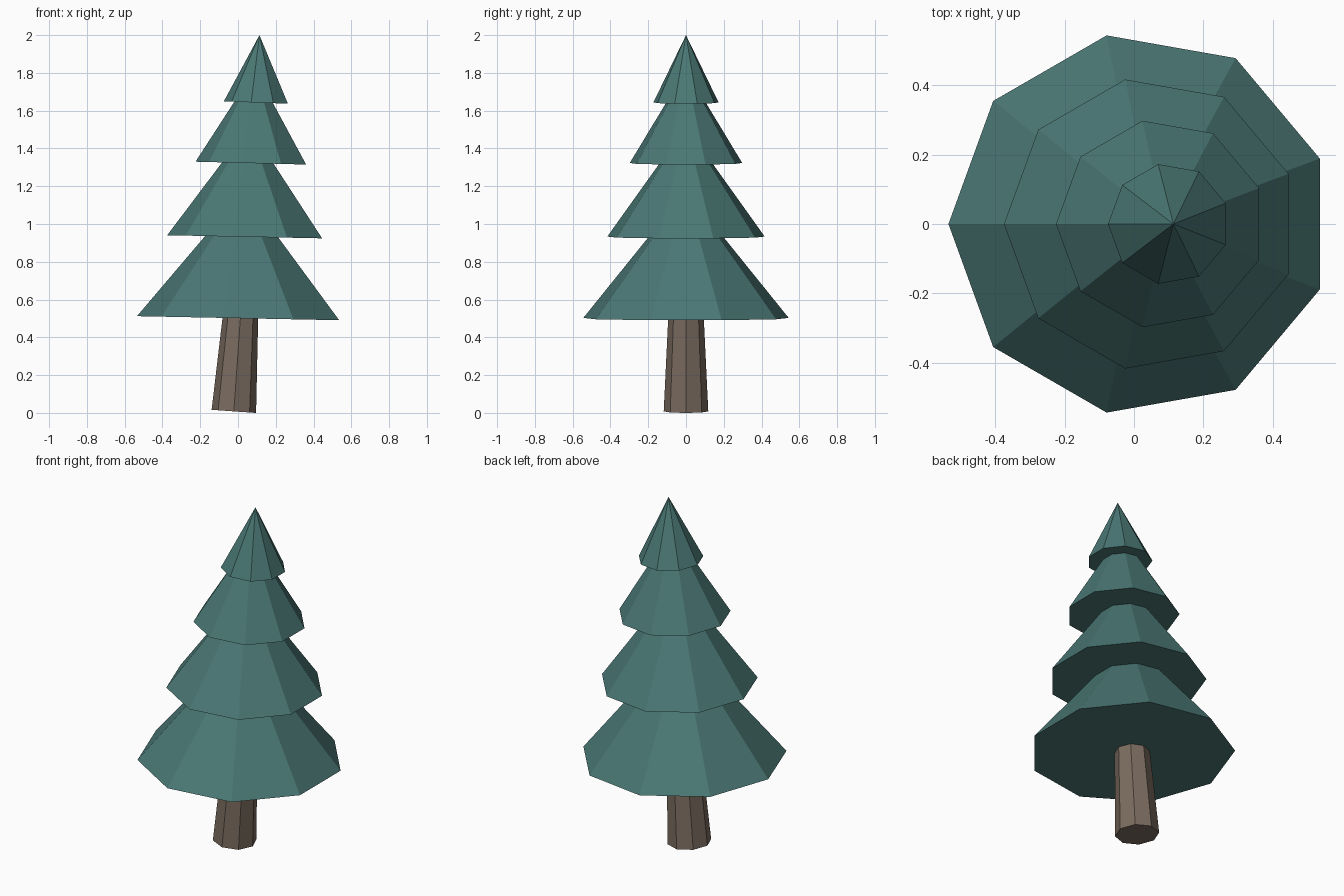
import bpy
from math import cos, sin, pi
from mathutils import Matrix, Vector

if "Cube" in bpy.data.objects:
    bpy.data.objects.remove(bpy.data.objects["Cube"])


def material(name, color):
    m = bpy.data.materials.new(name)
    m.diffuse_color = (*color, 1)
    m.use_nodes = True
    m.node_tree.nodes["Principled BSDF"].inputs["Base Color"].default_value = m.diffuse_color
    return m


def leaning_cone(name, sides, r1, r2, height, x, z, lean, mat):
    """Flat-faced cone or frustum with one corner on -x, leaning toward +x."""
    def ring(r, h):
        return [Vector((-r * cos(2 * pi * i / sides), -r * sin(2 * pi * i / sides), h))
                for i in range(sides)]

    verts = ring(r1, 0)
    faces = [list(reversed(range(sides)))]
    if r2 > 0:
        verts += ring(r2, height)
        faces.append(list(range(sides, 2 * sides)))
        for i in range(sides):
            j = (i + 1) % sides
            faces.append([i, j, sides + j, sides + i])
    else:
        verts.append(Vector((0, 0, height)))
        faces += [[i, (i + 1) % sides, sides] for i in range(sides)]

    mesh = bpy.data.meshes.new(name)
    mesh.from_pydata(verts, [], faces)
    mesh.transform(Matrix.Translation((x, 0, z)) @ Matrix.Rotation(lean, 4, 'Y'))
    mesh.materials.append(mat)
    obj = bpy.data.objects.new(name, mesh)
    bpy.context.collection.objects.link(obj)
    return obj


bark = material("bark", (0.195, 0.147, 0.114))
needles = material("needles", (0.069, 0.188, 0.178))

# Trunk
leaning_cone("trunk", 8, 0.118, 0.093, 0.52, -0.022, 0.008, 0.07, bark)

# Foliage tiers, each tucked slightly into the one above
tiers = [  # r1, r2, height, x, z, lean
    (0.552, 0.160, 0.48, 0.017, 0.501, 0.020),
    (0.423, 0.105, 0.44, 0.048, 0.932, 0.020),
    (0.302, 0.070, 0.38, 0.077, 1.322, 0.026),
    (0.175, 0.0, 0.357, 0.100, 1.643, 0.038),
]
for n, (r1, r2, h, x, z, lean) in enumerate(tiers, 1):
    leaning_cone(f"foliage_tier_{n}", 9, r1, r2, h, x, z, lean, needles)
